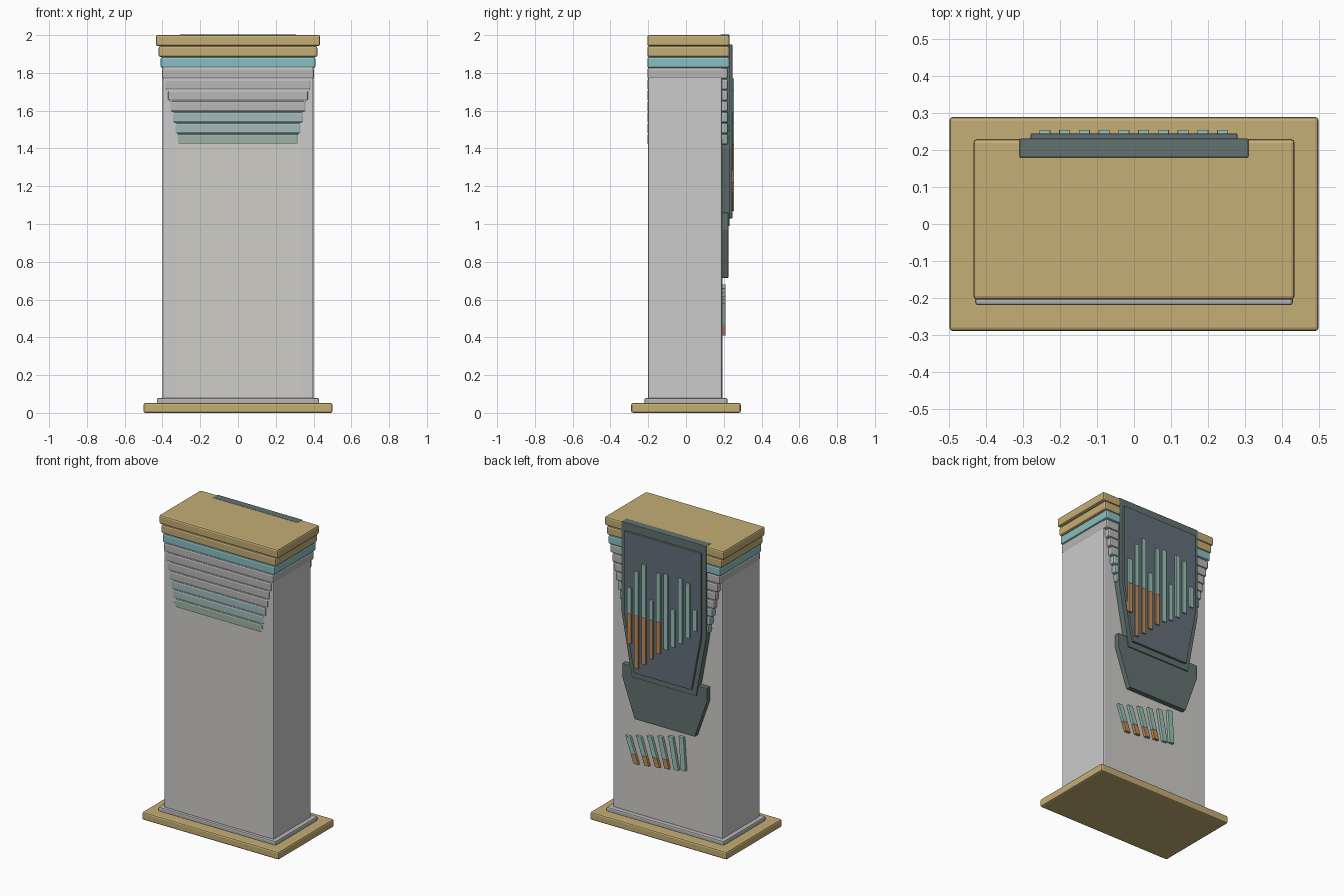
import bpy, bmesh

if "Cube" in bpy.data.objects:
    bpy.data.objects.remove(bpy.data.objects["Cube"])

def material(name, rgb):
    m = bpy.data.materials.new(name)
    m.diffuse_color = (*rgb, 1)
    m.use_nodes = True
    m.node_tree.nodes["Principled BSDF"].inputs["Base Color"].default_value = m.diffuse_color
    return m

TAN = material("tan", (0.56, 0.42, 0.18))
AQUA = material("aqua", (0.25, 0.52, 0.54))
PALE_AQUA = material("pale_aqua", (0.36, 0.50, 0.51))
SAGE = material("sage", (0.34, 0.45, 0.37))
GREY = material("grey", (0.48, 0.47, 0.47))
STONE = material("stone", (0.62, 0.61, 0.57))
SLATE = material("slate", (0.12, 0.16, 0.19))
DARK_GREEN = material("dark_green", (0.12, 0.17, 0.16))
MINT = material("mint", (0.32, 0.55, 0.47))
ORANGE = material("orange", (0.55, 0.27, 0.10))

def prism(name, outline, y0, y1, mat=None, bevel=0.0):
    """Extrude an (x, z) outline from y0 to y1."""
    bm = bmesh.new()
    face = bm.faces.new([bm.verts.new((x, y0, z)) for x, z in outline])
    ext = bmesh.ops.extrude_face_region(bm, geom=[face])["geom"]
    for v in ext:
        if isinstance(v, bmesh.types.BMVert):
            v.co.y = y1
    bmesh.ops.recalc_face_normals(bm, faces=bm.faces)
    mesh = bpy.data.meshes.new(name)
    bm.to_mesh(mesh)
    bm.free()
    ob = bpy.data.objects.new(name, mesh)
    bpy.context.collection.objects.link(ob)
    if mat:
        mesh.materials.append(mat)
    if bevel:
        b = ob.modifiers.new("rounded_edges", "BEVEL")
        b.width, b.segments = bevel, 2
    return ob

def slab(name, hx, y0, y1, z0, z1, mat=None, bevel=0.008):
    return prism(name, [(-hx, z0), (hx, z0), (hx, z1), (-hx, z1)], y0, y1, mat, bevel)

def shield(name, hx, hx_low, z_top, z_kink, z_low, y0, y1, mat):
    """Panel with straight upper sides and a tapered lower end."""
    return prism(name, [(-hx, z_top), (-hx, z_kink), (-hx_low, z_low),
                        (hx_low, z_low), (hx, z_kink), (hx, z_top)], y0, y1, mat, 0.003)

def bar(name, top, low, width, y0, y1, split=None):
    """Slim bar from top to low, orange below height split."""
    def part(label, a, b, mat):
        w = width / 2
        prism(label, [(a[0] - w, a[1]), (b[0] - w, b[1]), (b[0] + w, b[1]), (a[0] + w, a[1])],
              y0, y1, mat, 0.002)
    if split is None:
        part(name, top, low, MINT)
        return
    t = (top[1] - split) / (top[1] - low[1])
    mid = (top[0] + (low[0] - top[0]) * t, split)
    part(name + "_upper", top, mid, MINT)
    part(name + "_lower", mid, low, ORANGE)

# base, column and inlaid panel
slab("base_plate", 0.50, -0.29, 0.29, 0, 0.052, TAN, 0.01)
slab("plinth", 0.43, -0.22, 0.22, 0.045, 0.078, GREY)
slab("column", 0.40, -0.20, 0.19, 0.07, 1.84, None, 0.008)
slab("inlaid_panel", 0.335, -0.202, 0.192, 0.075, 1.45, STONE, 0)

# stepped capital, listed from the top down
steps = [(0.435, TAN), (0.42, TAN), (0.41, AQUA), (0.402, GREY), (0.387, GREY),
         (0.372, GREY), (0.36, GREY), (0.347, PALE_AQUA), (0.333, PALE_AQUA), (0.32, SAGE)]
for i, (hx, mat) in enumerate(steps):
    z1 = 2.0 - i * 0.058
    y0, y1 = (-0.205, 0.23) if i < 3 else (-0.205, 0.222)
    slab(f"capital_step_{i + 1}", hx, y0, y1, z1 - 0.058, z1, mat, 0.01)

# layered panels on the back
shield("back_mount", 0.31, 0.235, 2.002, 1.40, 0.99, 0.18, 0.231, DARK_GREEN)
shield("back_screen", 0.28, 0.21, 1.95, 1.40, 1.03, 0.228, 0.245, SLATE)
shield("back_apron", 0.31, 0.22, 1.06, 0.97, 0.715, 0.185, 0.224, DARK_GREEN)

# tall bars on the back screen
tops = [1.59, 1.71, 1.77, 1.55, 1.74, 1.75, 1.53, 1.75, 1.73, 1.57]
lows = [1.22, 1.07, 1.11, 1.16, 1.21, 1.25, 1.28, 1.32, 1.37, 1.43]
for i, (t, l) in enumerate(zip(tops, lows)):
    x = 0.24 - i * 0.0535
    bar(f"tall_bar_{i + 1}", (x, t), (x, l), 0.03, 0.243, 0.255, 1.42 if i < 5 else None)

# slanted short bars below the apron
leans = [0.06, 0.06, 0.06, 0.05, 0.04, 0.015]
for i, lean in enumerate(leans):
    x, t, l = 0.28 - i * 0.078, 0.58 + i * 0.02, 0.41 + i * 0.01
    bar(f"short_bar_{i + 1}", (x, t), (x - lean, l), 0.035, 0.185, 0.21, l + 0.06 if i < 4 else None)
